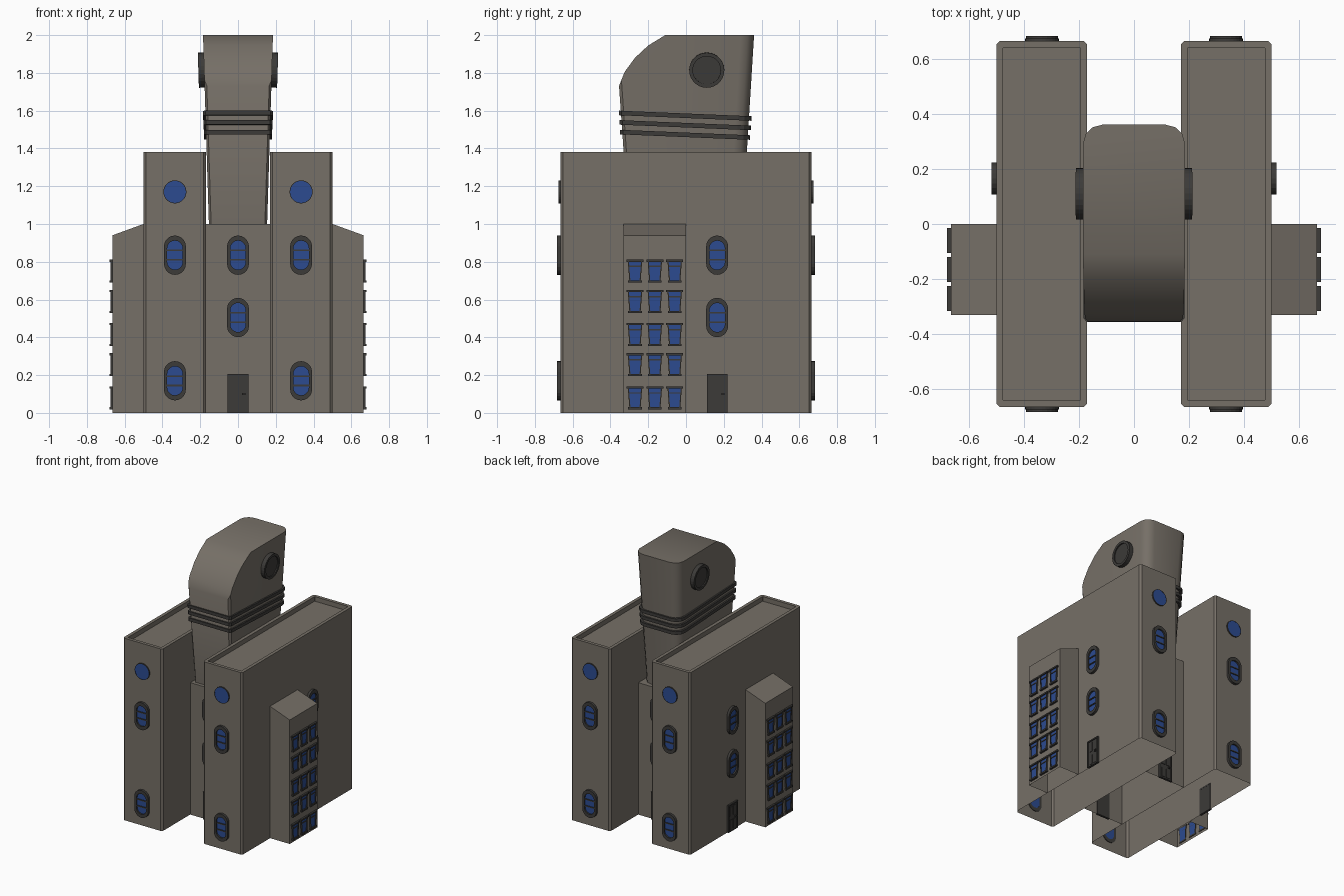
import bpy, bmesh
from math import radians, cos, sin, pi
from mathutils import Matrix, Vector

if "Cube" in bpy.data.objects:
    bpy.data.objects.remove(bpy.data.objects["Cube"])


def material(name, rgb):
    m = bpy.data.materials.new(name)
    m.diffuse_color = (*rgb, 1)
    m.use_nodes = True
    m.node_tree.nodes["Principled BSDF"].inputs["Base Color"].default_value = m.diffuse_color
    return m


WALL, DARK, BLUE = 0, 1, 2
MATS = [material("wall_stone", (0.18, 0.16, 0.135)),
        material("dark_trim", (0.045, 0.043, 0.04)),
        material("blue_glass", (0.025, 0.07, 0.28))]


def loft(bm, loops, mat=WALL, start=True, end=True):
    rings = [[bm.verts.new(p) for p in lp] for lp in loops]
    n = len(rings[0])
    faces = [bm.faces.new((a[i], a[(i + 1) % n], b[(i + 1) % n], b[i]))
             for a, b in zip(rings, rings[1:]) for i in range(n)]
    if start:
        faces.append(bm.faces.new(rings[0][::-1]))
    if end:
        faces.append(bm.faces.new(rings[-1]))
    for f in faces:
        f.material_index = mat


def prism(bm, pts, w0, w1, mat):
    loft(bm, [[(u, v, w) for u, v in pts] for w in (w0, w1)], mat)


def ring(bm, outer, inner, w0, w1, mat):
    loft(bm, [[(u, v, w) for u, v in pts] for pts, w in
              ((inner, w0), (outer, w0), (outer, w1), (inner, w1), (inner, w0))],
         mat, False, False)


def rect(u0, u1, v0, v1, c=0.0):
    if not c:
        return [(u0, v0), (u1, v0), (u1, v1), (u0, v1)]
    return [(u0 + c, v0), (u1 - c, v0), (u1, v0 + c), (u1, v1 - c),
            (u1 - c, v1), (u0 + c, v1), (u0, v1 - c), (u0, v0 + c)]


def pill(r, half_height, n=10):
    d = half_height - r
    pts = []
    for s, a0 in ((1, 0), (-1, pi)):
        pts += [(r * cos(a0 + pi * i / n), s * d + r * sin(a0 + pi * i / n))
                for i in range(n + 1)]
    return pts


def circle(r, n=28):
    return [(r * cos(2 * pi * i / n), r * sin(2 * pi * i / n)) for i in range(n)]


def to_mesh(bm, name):
    bmesh.ops.remove_doubles(bm, verts=bm.verts, dist=1e-5)
    bmesh.ops.recalc_face_normals(bm, faces=bm.faces)
    me = bpy.data.meshes.new(name)
    bm.to_mesh(me)
    bm.free()
    for m in MATS:
        me.materials.append(m)
    return me


def place(me, name, matrix=Matrix()):
    ob = bpy.data.objects.new(name, me)
    bpy.context.collection.objects.link(ob)
    ob.matrix_world = matrix
    return ob


def on_wall(me, name, loc, angle, tilt=0):
    # local x = along wall, y = up, z = outwards; angle 0 faces the front
    place(me, name, Matrix.Translation(loc) @ Matrix.Rotation(radians(angle), 4, 'Z')
          @ Matrix.Rotation(radians(90 + tilt), 4, 'X'))


# Slab wings with sunken roofs and open undersides
for s, side in ((-1, "left"), (1, "right")):
    x0, x1 = sorted((s * 0.17, s * 0.5))
    outer = rect(x0, x1, -0.665, 0.665, 0.013)
    inner = rect(x0 + 0.025, x1 - 0.025, -0.64, 0.64, 0.001)
    bm = bmesh.new()
    loft(bm, [[(x, y, z) for x, y in o] for o, z in
              ((outer, 0), (outer, 1.38), (inner, 1.38), (inner, 1.345))], start=False)
    place(to_mesh(bm, "slab_wing"), side + "_slab_wing")

    # Side annex with sloping roof
    prof = [(0.5, 0), (0.665, 0), (0.665, 0.94), (0.5, 1.0)]
    bm = bmesh.new()
    loft(bm, [[(s * x, y, z) for x, z in prof] for y in (-0.33, 0)])
    bmesh.ops.delete(bm, geom=[f for f in bm.faces if f.calc_center_median().z < 0.01],
                     context='FACES')
    place(to_mesh(bm, "side_annex"), side + "_side_annex")

# Central block
bm = bmesh.new()
loft(bm, [[(x, y, z) for x, y in rect(-0.169, 0.169, -0.33, 0.33)] for z in (0, 1.0)],
     start=False)
place(to_mesh(bm, "central_block"), "central_block")


# Flared tower: plan outline grows with height, rounded back corners
def plan(z, off=0.0):
    t = z - 1.38
    w, f, b = 0.166 + 0.031 * t + off, -0.33 - 0.07 * t - off, 0.322 + 0.062 * t + off
    half = [(w - 0.012, f), (w, f + 0.015)]
    half += [(w - 0.07 + 0.07 * cos(a), b - 0.07 + 0.07 * sin(a))
             for a in (0, pi / 6, pi / 3, pi / 2)]
    return half + [(-x, y) for x, y in reversed(half)]


bm = bmesh.new()
loft(bm, [[(x, y, z) for x, y in plan(z)] for z in (0.98, 2.0)])
crown = [(-0.355, 1.73), (-0.325, 1.805), (-0.27, 1.88), (-0.2, 1.945), (-0.11, 2.0)]
for (ya, za), (yb, zb) in zip(crown, crown[1:]):
    res = bmesh.ops.bisect_plane(bm, geom=bm.verts[:] + bm.edges[:] + bm.faces[:],
                                 dist=1e-5, plane_co=(0, ya, za),
                                 plane_no=Vector((0, za - zb, yb - ya)), clear_outer=True)
    bmesh.ops.holes_fill(bm, edges=[e for e in bm.edges if e.is_boundary], sides=0)
tower = place(to_mesh(bm, "tower"), "tower")
bpy.context.view_layer.objects.active = tower
tower.select_set(True)
bpy.ops.object.shade_smooth_by_angle(angle=radians(35))

# Tilted bands round the tower neck
for i, zc in enumerate((1.573, 1.523, 1.472)):
    bm = bmesh.new()
    loft(bm, [[(x, y, zc + dz - 0.042 * y) for x, y in plan(zc, 0.012)]
              for dz in (-0.012, 0.012)], DARK)
    place(to_mesh(bm, "neck_band"), "neck_band_%d" % (i + 1))

# Round vents on the tower head
bm = bmesh.new()
ring(bm, circle(0.093), circle(0.074), -0.02, 0.03, DARK)
prism(bm, circle(0.075), -0.015, 0.022, DARK)
vent = to_mesh(bm, "head_vent")
for s in (-1, 1):
    on_wall(vent, "head_vent", (s * 0.18, 0.11, 1.815), s * 90, 1.8)

# Pill window: frame, glass and two bars
bm = bmesh.new()
ring(bm, pill(0.058, 0.104), pill(0.041, 0.077), -0.005, 0.018, DARK)
prism(bm, pill(0.0415, 0.0775), -0.004, 0.007, BLUE)
for v in (-0.025, 0.025):
    prism(bm, rect(-0.041, 0.041, v - 0.004, v + 0.004), 0, 0.013, DARK)
pill_window = to_mesh(bm, "pill_window")

# Round window
bm = bmesh.new()
prism(bm, circle(0.059), -0.005, 0.008, BLUE)
ring(bm, circle(0.061), circle(0.058), -0.005, 0.009, DARK)
round_window = to_mesh(bm, "round_window")

# Door with panels and handle
bm = bmesh.new()
ring(bm, rect(-0.055, 0.055, 0, 0.207), rect(-0.046, 0.046, 0.0, 0.197), -0.005, 0.012, DARK)
prism(bm, rect(-0.047, 0.047, 0, 0.198), -0.004, 0.006, DARK)
for v0, v1 in ((0.015, 0.085), (0.115, 0.185)):
    for u in (-0.02, 0.02):
        prism(bm, rect(u - 0.014, u + 0.014, v0, v1), 0, 0.009, DARK)
prism(bm, rect(0.022, 0.04, 0.096, 0.104), 0, 0.016, DARK)
door = to_mesh(bm, "door")

# Tapered annex window with lintel, sill, jambs and glazing bar
bm = bmesh.new()
prism(bm, [(-0.026, -0.05), (0.026, -0.05), (0.034, 0.055), (-0.034, 0.055)],
      -0.004, 0.005, BLUE)
prism(bm, rect(-0.045, 0.045, 0.05, 0.061), -0.004, 0.014, DARK)
prism(bm, rect(-0.036, 0.036, -0.061, -0.049), -0.004, 0.014, DARK)
prism(bm, rect(-0.034, 0.034, 0.022, 0.029), -0.004, 0.009, DARK)
for s in (-1, 1):
    prism(bm, [(s * 0.024, -0.05), (s * 0.03, -0.05), (s * 0.038, 0.055), (s * 0.032, 0.055)],
          -0.004, 0.01, DARK)
annex_window = to_mesh(bm, "annex_window")

# Openings on slab ends and central block, front and back
for s, angle in ((-1, 0), (1, 180)):
    for x in (-0.334, 0.334):
        on_wall(round_window, "round_window", (x, s * 0.665, 1.17), angle)
        for z in (0.17, 0.835):
            on_wall(pill_window, "slab_end_window", (x, s * 0.665, z), angle)
    for z in (0.505, 0.835):
        on_wall(pill_window, "central_window", (0, s * 0.33, z), angle)
    on_wall(door, "central_door", (0, s * 0.33, 0), angle)

# Openings on the outer sides
for s in (-1, 1):
    for z in (0.505, 0.835):
        on_wall(pill_window, "side_window", (s * 0.5, 0.165, z), s * 90)
    on_wall(door, "side_door", (s * 0.5, 0.165, 0), s * 90)
    for y in (-0.27, -0.165, -0.06):
        for z in (0.08, 0.255, 0.414, 0.589, 0.75):
            on_wall(annex_window, "annex_window", (s * 0.665, y, z), s * 90)
